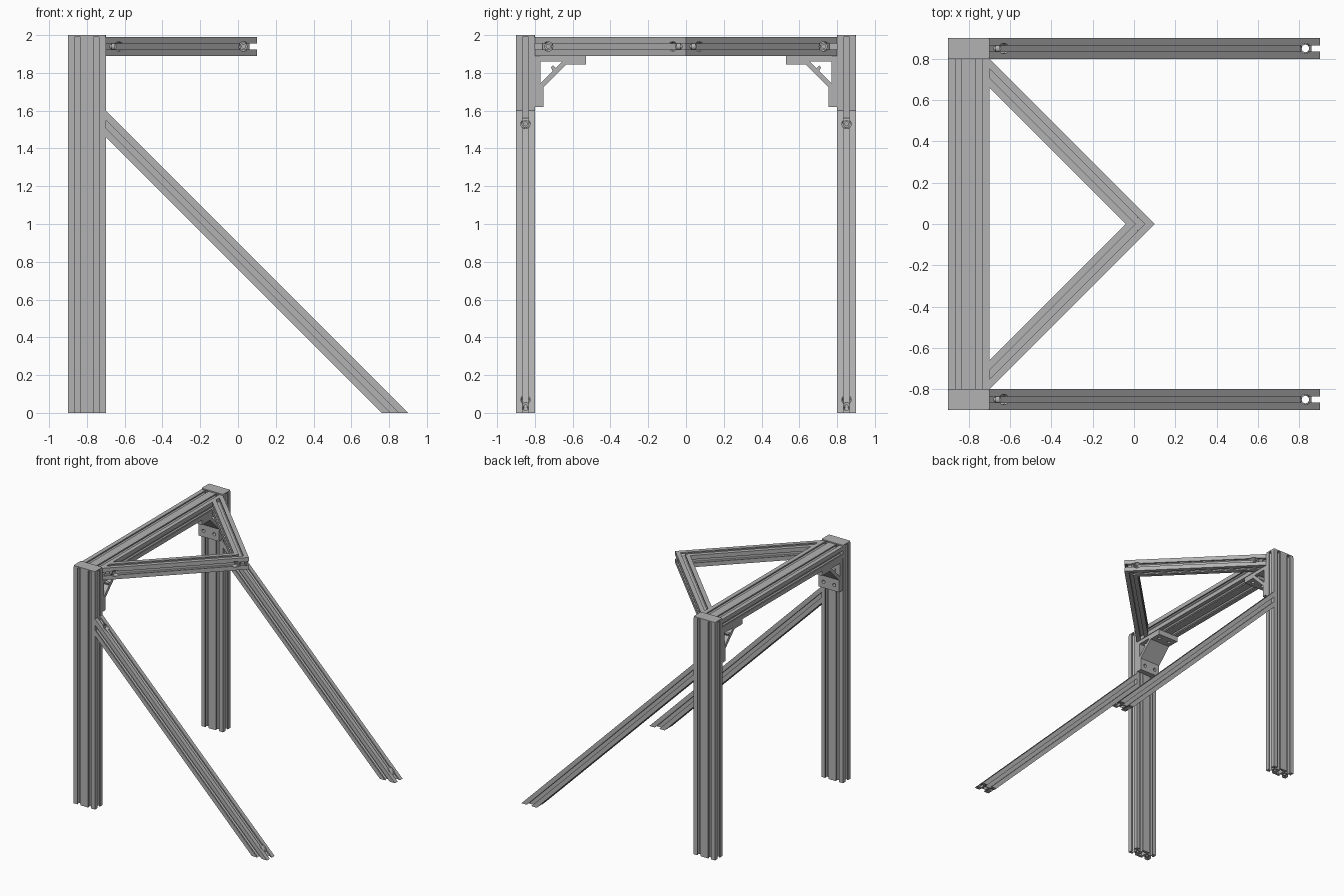
import bpy
import bmesh
import math
from mathutils import Vector, Matrix

cube = bpy.data.objects.get("Cube")
if cube:
    bpy.data.objects.remove(cube)

X, Y, Z = Vector((1, 0, 0)), Vector((0, 1, 0)), Vector((0, 0, 1))
S = 0.05  # half the width of one extrusion unit

aluminium = bpy.data.materials.new("brushed aluminium")
aluminium.use_nodes = True
aluminium.diffuse_color = (0.45, 0.45, 0.45, 1)
aluminium.node_tree.nodes["Principled BSDF"].inputs["Base Color"].default_value = (0.45, 0.45, 0.45, 1)


def finish(name, bm):
    bmesh.ops.recalc_face_normals(bm, faces=bm.faces)
    mesh = bpy.data.meshes.new(name)
    bm.to_mesh(mesh)
    bm.free()
    mesh.materials.append(aluminium)
    obj = bpy.data.objects.new(name, mesh)
    bpy.context.collection.objects.link(obj)
    return obj


def mirror(obj):
    mod = obj.modifiers.new("Mirror", 'MIRROR')
    mod.use_axis = (False, True, False)
    mod.use_mirror_merge = False
    return obj


def circle(cx, r, n=12):
    return [(cx + r * math.cos(2 * math.pi * i / n), r * math.sin(2 * math.pi * i / n)) for i in range(n)]


def slotted_profile(units):
    """T-slot outline of one or more square units side by side, with bores."""
    half = [(0.015, 0), (0.015, 0.01), (0.0275, 0.01), (0.0275, 0.016), (0.015, 0.0285)]
    slot = [(-s, d) for s, d in half] + [(s, d) for s, d in reversed(half)]
    centres = [(2 * i - units + 1) * S for i in range(units)]
    w = units * S
    outer = [(-w, -S)] + [(c + s, d - S) for c in centres for s, d in slot]
    outer += [(w, -S)] + [(w - d, s) for s, d in slot]
    outer += [(-u, -v) for u, v in outer]
    loops = [outer] + [circle(c, 0.0125) for c in centres]
    if units == 2:
        loops.append([(-0.016, -0.03), (0.016, -0.03), (0.016, 0.03), (-0.016, 0.03)])
    return loops


def prism(name, loops, origin, u, v, start, end):
    """Extrude loops between two planes, each given as (axis, offset)."""
    origin = Vector(origin)
    d = u.cross(v).normalized()

    def onto(p, plane):
        n, offset = plane
        return p + d * ((offset - n.dot(p)) / n.dot(d))

    bm = bmesh.new()
    edges = []
    for loop in loops:
        vs = [bm.verts.new(origin + u * a + v * b) for a, b in loop]
        edges += [bm.edges.new((vs[i], vs[(i + 1) % len(vs)])) for i in range(len(vs))]
    bmesh.ops.triangle_fill(bm, edges=edges, use_beauty=True, normal=d)
    first = list(bm.verts)
    ret = bmesh.ops.extrude_face_region(bm, geom=list(bm.faces), use_keep_orig=True)
    second = [g for g in ret["geom"] if isinstance(g, bmesh.types.BMVert)]
    for vert in first:
        vert.co = onto(vert.co, start)
    for vert in second:
        vert.co = onto(vert.co, end)
    return finish(name, bm)


def rod(name, base, axis, r, length, sides=24):
    bm = bmesh.new()
    place = Matrix.Translation(Vector(base) + axis * length / 2) @ axis.to_track_quat('Z', 'Y').to_matrix().to_4x4()
    bmesh.ops.create_cone(bm, cap_ends=True, segments=sides, radius1=r, radius2=r, depth=length, matrix=place)
    return finish(name, bm)


def drill(obj, base, axis, r, length):
    cutter = rod("cutter", base, axis, r, length)
    cutter.hide_render = True
    mod = obj.modifiers.new("Hole", 'BOOLEAN')
    mod.operation = 'DIFFERENCE'
    mod.solver = 'EXACT'
    mod.object = cutter
    bpy.context.view_layer.objects.active = obj
    bpy.ops.object.modifier_apply(modifier=mod.name)
    bpy.data.objects.remove(cutter)


def bolt(name, base, axis):
    # Shank with a socket head, seated on the mating face
    mirror(rod(name + "_shank", base, axis, 0.011, 0.04))
    head = rod(name + "_head", Vector(base) + axis * 0.03, axis, 0.02, 0.02)
    drill(head, Vector(base) + axis * 0.04, axis, 0.01, 0.05)
    mirror(head)


single, double = slotted_profile(1), slotted_profile(2)

# Uprights and crossbeam
mirror(prism("upright_post", double, (-0.8, 0.85, 0), X, Y, (Z, 0), (Z, 1.99)))
prism("crossbeam", double, (-0.8, 0, 1.94), X, -Z, (Y, -0.8), (Y, 0.8))

# Post end caps with rounded corners
bm = bmesh.new()
bmesh.ops.create_cube(bm, size=1, matrix=Matrix.Translation((-0.8, 0.85, 1.995)) @ Matrix.Diagonal((0.2, 0.1, 0.01, 1)))
upright = [e for e in bm.edges if abs(e.verts[0].co.z - e.verts[1].co.z) > 0.005]
bmesh.ops.bevel(bm, geom=upright, offset=0.008, segments=3, affect='EDGES', profile=0.5)
mirror(finish("post_cap", bm))

# Diagonal floor braces, cut flush with the post and the floor
brace = prism("floor_brace", single, (0, 0.85, 0.83), Y, (-X - Z).normalized(), (X, -0.7), (Z, 0))
drill(brace, (-0.665, 0.85, 1.53), X, 0.025, 0.3)
drill(brace, (0.83, 0.85, -0.1), Z, 0.018, 0.4)
drill(brace, (0.83, 0.85, 0.03), Z, 0.025, 0.3)
mirror(brace)
bolt("brace_bolt", (-0.7, 0.85, 1.53), X)

# Horizontal arms mitred together at the tip
arm = prism("top_arm", single, (0, 0.03, 1.94), (X + Y).normalized(), -Z, (X, -0.7), (Y, 0))
drill(arm, (-0.665, 0.73, 1.94), X, 0.025, 0.3)
drill(arm, (0.03, 0.03, 1.94), Y, 0.025, 0.3)
mirror(arm)
bolt("arm_bolt", (-0.7, 0.73, 1.94), X)
bolt("tip_bolt", (0.03, 0, 1.94), Y)

# Corner brackets: two flanges joined by a diagonal web
rim = [(0, 0), (0.27, 0), (0.27, 0.045), (0.167, 0.045), (0.045, 0.167), (0.045, 0.27), (0, 0.27)]
opening = [(0.03, 0.03), (0.145, 0.03), (0.11, 0.065), (0.095, 0.05), (0.085, 0.06), (0.095, 0.08),
           (0.03, 0.145)]
bracket = prism("corner_bracket", [rim, opening], (-0.8, 0.8, 1.89), -Y, -Z, (X, -0.895), (X, -0.705))
for x in (-0.85, -0.75):
    drill(bracket, (x, 0.7, 1.67), Y, 0.014, 0.2)
    drill(bracket, (x, 0.58, 1.8), Z, 0.014, 0.2)
mirror(bracket)

# Smooth only the round parts
bpy.ops.object.select_all(action='DESELECT')
for obj in bpy.context.collection.objects:
    if obj.type == 'MESH' and aluminium.name in obj.data.materials:
        obj.select_set(True)
        bpy.context.view_layer.objects.active = obj
bpy.ops.object.shade_smooth_by_angle(angle=math.radians(32))
